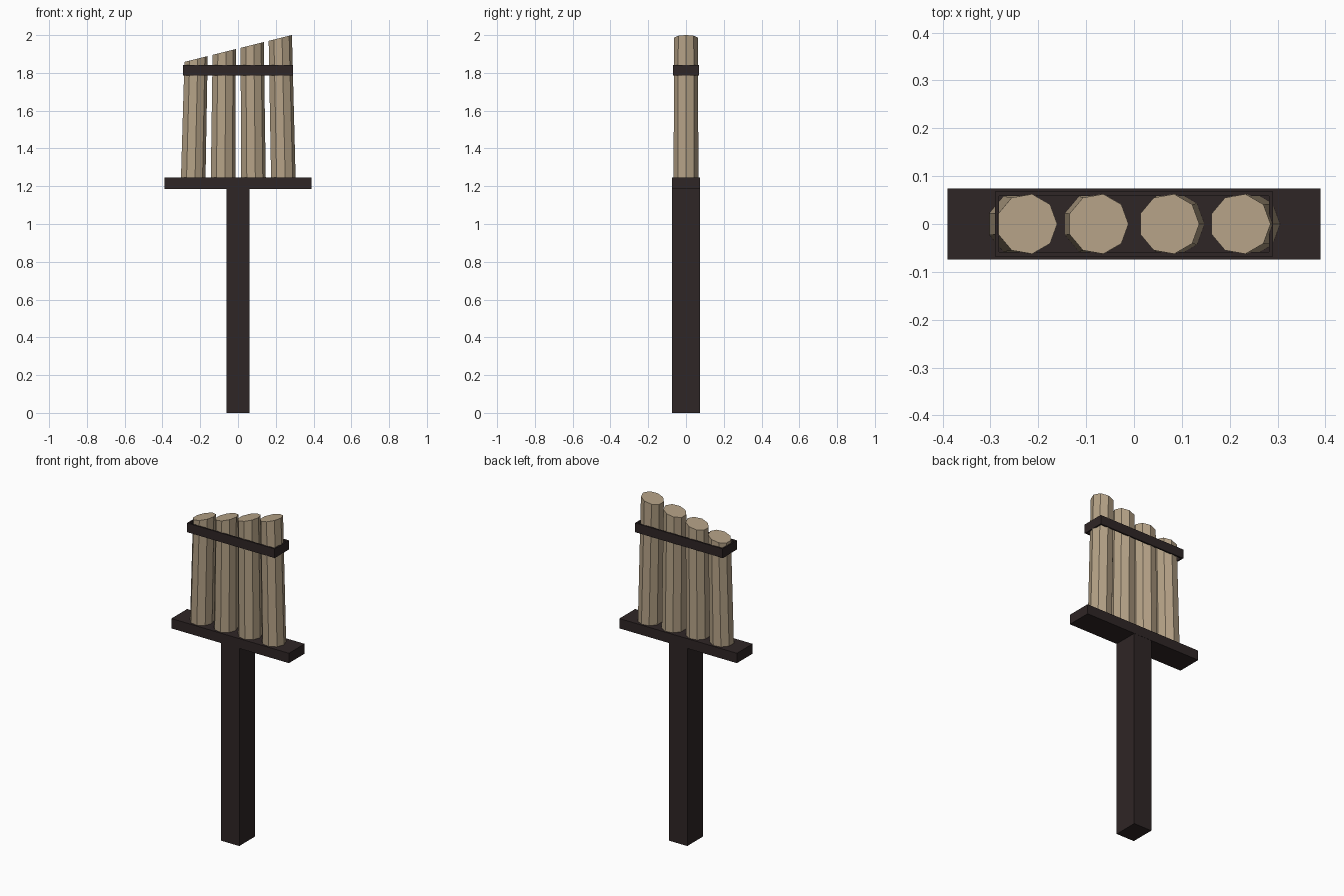
import bpy
import bmesh
from math import cos, sin, tau

if "Cube" in bpy.data.objects:
    bpy.data.objects.remove(bpy.data.objects["Cube"], do_unlink=True)


def make_material(name, colour):
    mat = bpy.data.materials.new(name)
    mat.use_nodes = True
    mat.diffuse_color = colour
    bsdf = next(n for n in mat.node_tree.nodes if n.type == "BSDF_PRINCIPLED")
    bsdf.inputs["Base Color"].default_value = colour
    return mat


dark_wood = make_material("dark wood", (0.028, 0.019, 0.019, 1))
pale_wood = make_material("pale wood", (0.46, 0.36, 0.24, 1))


def finish(name, bm, mat):
    bmesh.ops.recalc_face_normals(bm, faces=bm.faces)
    mesh = bpy.data.meshes.new(name)
    bm.to_mesh(mesh)
    bm.free()
    mesh.materials.append(mat)
    obj = bpy.data.objects.new(name, mesh)
    bpy.context.collection.objects.link(obj)
    return obj


def box(name, half_x, half_y, z0, z1, mat):
    bm = bmesh.new()
    bmesh.ops.create_cube(bm, size=2)
    for v in bm.verts:
        v.co = (v.co.x * half_x, v.co.y * half_y, z1 if v.co.z > 0 else z0)
    return finish(name, bm, mat)


def log(name, x_bottom, x_top):
    """Leaning, slightly tapered log whose top is cut on the common slope."""
    sides, z_bottom = 9, 1.243
    bm = bmesh.new()
    low, high = [], []
    for i in range(sides):
        c, s = cos(tau * i / sides), sin(tau * i / sides)
        low.append(bm.verts.new((x_bottom + 0.067 * c, 0.067 * s, z_bottom)))
        x = x_top + 0.0635 * c
        high.append(bm.verts.new((x, 0.0635 * s, 1.929 + 0.25 * x)))
    bm.faces.new(low)
    bm.faces.new(high)
    for i in range(sides):
        j = (i + 1) % sides
        bm.faces.new((low[i], low[j], high[j], high[i]))
    return finish(name, bm, pale_wood)


def band(name, half_x, half_y, wall, z0, z1):
    """Open rectangular ring around the logs."""
    bm = bmesh.new()
    corners = ((-1, -1), (1, -1), (1, 1), (-1, 1))
    loops = [
        [bm.verts.new((sx * (half_x - t), sy * (half_y - t), z)) for sx, sy in corners]
        for t, z in ((0, z0), (0, z1), (wall, z1), (wall, z0))
    ]
    for k in range(4):
        a, b = loops[k], loops[(k + 1) % 4]
        for i in range(4):
            j = (i + 1) % 4
            bm.faces.new((a[i], a[j], b[j], b[i]))
    return finish(name, bm, dark_wood)


# Post and crossbar
box("post", 0.06, 0.0735, 0, 1.187, dark_wood)
box("crossbar", 0.39, 0.0745, 1.186, 1.245, dark_wood)

# Row of logs, rising towards the left
for number, (x_bottom, x_top) in enumerate(
        ((-0.239, -0.224), (-0.081, -0.075), (0.08, 0.073), (0.238, 0.222)), 1):
    log(f"log_{number}", x_bottom, x_top)

# Band holding the logs together
band("binding_band", 0.291, 0.0675, 0.009, 1.787, 1.842)
